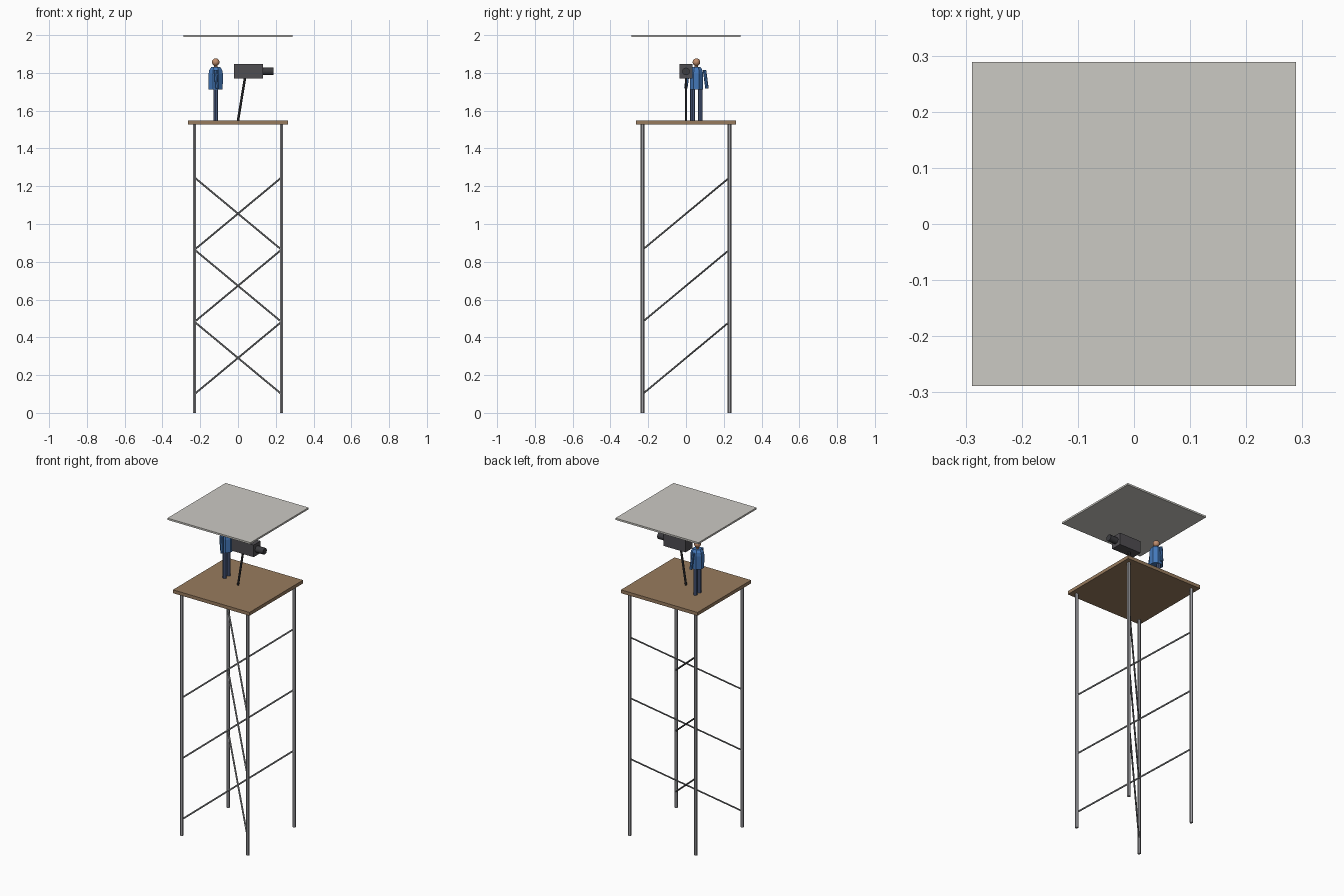
import bpy
import bmesh
import math
from mathutils import Vector

if "Cube" in bpy.data.objects:
    bpy.data.objects.remove(bpy.data.objects["Cube"], do_unlink=True)


def material(name, srgb):
    m = bpy.data.materials.new(name)
    m.use_nodes = True
    rgba = [(c / 255) ** 2.2 for c in srgb] + [1]
    m.diffuse_color = rgba
    m.node_tree.nodes["Principled BSDF"].inputs["Base Color"].default_value = rgba
    return m


steel = material("leg_steel", (158, 158, 162))
brace_steel = material("brace_steel", (136, 138, 140))
wood = material("deck_wood", (150, 122, 94))
sheet = material("roof_sheet", (202, 200, 194))
shirt = material("shirt_blue", (70, 120, 185))
trousers = material("trousers_slate", (78, 94, 130))
skin = material("skin", (190, 140, 108))
casing = material("casing_grey", (80, 78, 82))
dark = material("dark_metal", (62, 62, 65))


def finish(obj, name, mat, smooth=False):
    obj.name = name
    obj.data.materials.append(mat)
    if smooth:
        bpy.ops.object.shade_smooth_by_angle(angle=math.radians(50))
    return obj


def box(name, mat, center, size):
    bpy.ops.mesh.primitive_cube_add(size=1, location=center)
    obj = bpy.context.object
    obj.scale = size
    return finish(obj, name, mat)


def rod(name, mat, start, end, radius, sides=6, smooth=False):
    a, b = Vector(start), Vector(end)
    bpy.ops.mesh.primitive_cylinder_add(vertices=sides, radius=radius,
                                        depth=(b - a).length, location=(a + b) / 2)
    obj = bpy.context.object
    axis = b - a
    obj.rotation_euler = Vector((0, 0, 1)).rotation_difference(axis).to_euler()
    return finish(obj, name, mat, smooth)


def lathe(name, mat, center, rings, sides, squash):
    """Closed body from (radius, z) rings, flattened along y."""
    bm = bmesh.new()
    loops = []
    for r, z in rings:
        angles = [math.tau * (i + 0.5) / sides for i in range(sides)]
        loops.append([bm.verts.new((r * math.cos(t), r * squash * math.sin(t), z))
                      for t in angles])
    for low, high in zip(loops, loops[1:]):
        for i in range(sides):
            j = (i + 1) % sides
            bm.faces.new((low[i], low[j], high[j], high[i]))
    bm.faces.new(loops[0][::-1])
    bm.faces.new(loops[-1])
    mesh = bpy.data.meshes.new(name)
    bm.to_mesh(mesh)
    bm.free()
    obj = bpy.data.objects.new(name, mesh)
    obj.location = center
    bpy.context.collection.objects.link(obj)
    return finish(obj, name, mat)


# Tower: four legs, diagonal braces crossing through the middle
LEG, DECK_LOW, DECK_TOP = 0.23, 1.526, 1.547
for x in (-LEG, LEG):
    for y in (-LEG, LEG):
        rod("tower_leg", steel, (x, y, 0), (x, y, DECK_LOW), 0.01)

STEP = 0.382
for level in range(3):
    z = 0.1 + level * STEP
    for side in (-1, 1):
        rod("diagonal_brace", brace_steel, (side * LEG, -LEG, z),
            (-side * LEG, LEG, z + STEP), 0.005)

# Deck and floating roof
box("deck", wood, (0, 0, (DECK_LOW + DECK_TOP) / 2), (0.532, 0.532, DECK_TOP - DECK_LOW))
box("roof", sheet, (0, 0, 1.9945), (0.577, 0.577, 0.011))

# Standing figure, facing +x
px, py = -0.118, 0.055
for side in (-1, 1):
    rod("figure_leg", trousers, (px, py + side * 0.02, DECK_TOP),
        (px, py + side * 0.02, 1.72), 0.0125, 8)
    rod("figure_arm", shirt, (px, py + side * 0.043, 1.815),
        (px + 0.006, py + side * 0.056, 1.718), 0.009, 8)
lathe("figure_torso", shirt, (px, py, 0),
      [(0.04, 1.713), (0.041, 1.795), (0.037, 1.815), (0.026, 1.83)], 8, 0.93)
rod("figure_neck", skin, (px, py, 1.82), (px, py, 1.845), 0.009, 8)
bpy.ops.mesh.primitive_uv_sphere_add(segments=12, ring_count=8, radius=0.02,
                                     location=(px, py, 1.857))
finish(bpy.context.object, "figure_head", skin, True)

# Viewing instrument on a leaning post
rod("instrument_post", dark, (0, 0, DECK_TOP), (0.038, 0, 1.78), 0.0065, 8)
box("instrument_body", casing, (0.056, 0, 1.808), (0.153, 0.068, 0.076))
rod("instrument_lens", dark, (0.13, 0, 1.808), (0.187, 0, 1.808), 0.02, 12, True)
